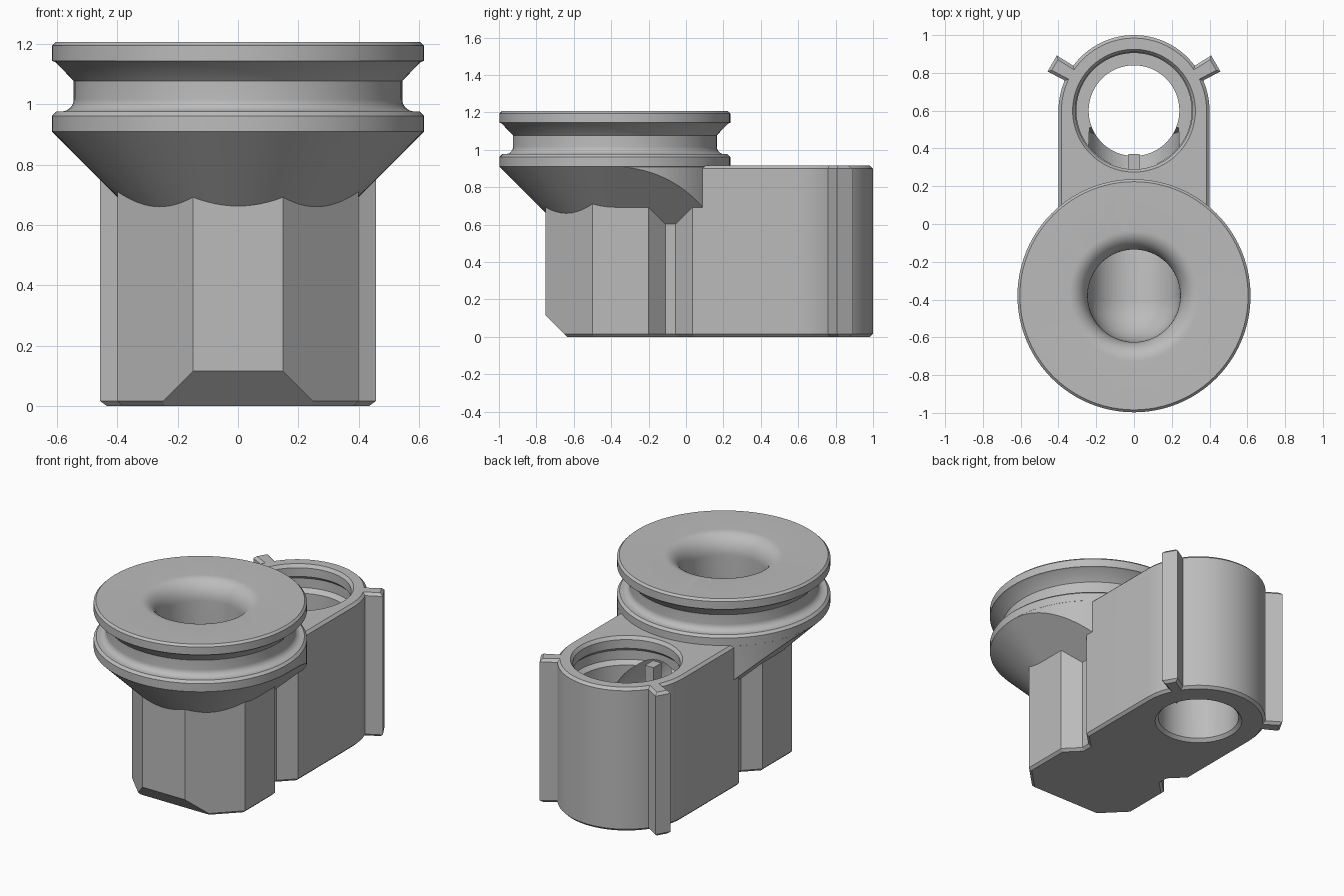
import bpy, bmesh, math
from mathutils import Vector, Matrix

if "Cube" in bpy.data.objects:
    bpy.data.objects.remove(bpy.data.objects["Cube"], do_unlink=True)

grey = bpy.data.materials.new("plain grey")
grey.use_nodes = True
grey.diffuse_color = (0.5, 0.5, 0.5, 1)
grey.node_tree.nodes["Principled BSDF"].inputs["Base Color"].default_value = (0.5, 0.5, 0.5, 1)

HEAD_Y, HOLE_Y = -0.38, 0.6
RIM, BORE = 0.617, 0.245


def finish(name, bm):
    bmesh.ops.recalc_face_normals(bm, faces=bm.faces[:])
    mesh = bpy.data.meshes.new(name)
    bm.to_mesh(mesh)
    bm.free()
    mesh.materials.append(grey)
    obj = bpy.data.objects.new(name, mesh)
    bpy.context.collection.objects.link(obj)
    return obj


def prism(outline, z0, z1, chamfer=0.0):
    bm = bmesh.new()
    face = bm.faces.new([bm.verts.new((x, y, z0)) for x, y in outline])
    geom = bmesh.ops.extrude_face_region(bm, geom=[face])["geom"]
    top = [v for v in geom if isinstance(v, bmesh.types.BMVert)]
    bmesh.ops.translate(bm, verts=top, vec=(0, 0, z1 - z0))
    bmesh.ops.recalc_face_normals(bm, faces=bm.faces[:])
    if chamfer:
        rim = [e for e in bm.edges if abs(e.verts[0].co.z - e.verts[1].co.z) < 1e-5]
        bmesh.ops.bevel(bm, geom=rim, offset=chamfer, segments=1, affect='EDGES')
    return bm


def slice_off(bm, point, normal):
    bmesh.ops.bisect_plane(bm, geom=bm.verts[:] + bm.edges[:] + bm.faces[:],
                           plane_co=point, plane_no=normal, clear_outer=True)
    bmesh.ops.holes_fill(bm, edges=[e for e in bm.edges if e.is_boundary], sides=0)


def lathe(name, profile, y, steps=96):
    # Profile runs from axis to axis; the poles are welded after spinning
    bm = bmesh.new()
    verts = [bm.verts.new((r, 0, z)) for r, z in profile]
    edges = [bm.edges.new(pair) for pair in zip(verts, verts[1:])]
    bmesh.ops.spin(bm, geom=verts + edges, cent=(0, 0, 0), axis=(0, 0, 1),
                   angle=math.tau, steps=steps, use_duplicate=False)
    bmesh.ops.remove_doubles(bm, verts=bm.verts[:], dist=1e-5)
    bmesh.ops.translate(bm, verts=bm.verts[:], vec=(0, y, 0))
    return finish(name, bm)


def arc(cx, cy, rx, ry, a0, a1, n):
    angles = [math.radians(a0 + (a1 - a0) * i / n) for i in range(n + 1)]
    return [(cx + rx * math.cos(a), cy + ry * math.sin(a)) for a in angles]


def combine(target, other, operation):
    mod = target.modifiers.new(operation.lower(), 'BOOLEAN')
    mod.object, mod.operation, mod.solver = other, operation, 'EXACT'
    bpy.context.view_layer.objects.active = target
    bpy.ops.object.modifier_apply(modifier=mod.name)
    bpy.data.objects.remove(other, do_unlink=True)


# Main block: faceted front, notched sides, round back
side = [(0.15, -0.75), (0.4, -0.5), (0.4, -0.2), (0.31, -0.11), (0.31, -0.055), (0.4, 0.035)]
back = arc(0, HOLE_Y, 0.4, 0.4, 0, 180, 48)
bm = prism(side + back + [(-x, y) for x, y in reversed(side)], 0, 0.915, 0.016)
slice_off(bm, (0, -0.635, 0), (0, -1, -1))
body = finish("pulley_block", bm)

# Two fins on the round back
for angle in (30, 150):
    bm = prism([(0.34, -0.043), (0.5, -0.049), (0.5, 0.049), (0.34, 0.043)], 0, 0.915, 0.016)
    spin = Matrix.Translation((0, HOLE_Y, 0)) @ Matrix.Rotation(math.radians(angle), 4, 'Z')
    bm.transform(spin)
    combine(body, finish("fin", bm), 'UNION')

# Sloped shoulder under the rear half of the head
bm = prism(arc(0, HEAD_Y, RIM - 0.0005, RIM - 0.0005, 0, 360 - 3.75, 95), 0.593, 0.93)
slice_off(bm, (0, HEAD_Y, 0), (0, -1, 0))
for s in (1, -1):
    slice_off(bm, (s * RIM, 0, 0.91), (s, 0, -1))
combine(body, finish("shoulder", bm), 'UNION')

# Grooved head with conical underside
profile = [(0, 0.62), (0.327, 0.62), (RIM, 0.91), (RIM, 0.962), (0.602, 0.977), (0.585, 0.977)]
profile += arc(0.585, 1.017, 0.04, 0.04, 260, 180, 6)
profile += [(0.545, 1.078), (0.605, 1.14), (RIM, 1.145), (RIM, 1.195), (0.604, 1.208), (0, 1.208)]
combine(body, lathe("head", profile, HEAD_Y), 'UNION')

# Flared bore in the head with a rounded bottom
cut = [(0, 1.3), (0.345, 1.3)] + arc(0.345, 1.088, 0.1, 0.12, 90, 180, 12)
cut += arc(0, 0.65, BORE, BORE, 0, -90, 16)
cut[-1] = (0, 0.65 - BORE)
combine(body, lathe("bore_cutter", cut, HEAD_Y), 'DIFFERENCE')

# Stepped hole through the round back
cut = [(0, 1), (0.325, 1), (0.325, 0.915), (0.31, 0.895), (0.31, 0.84), (0.33, 0.82), (0.33, 0.76),
       (0.305, 0.735), (0.305, 0.55), (0.24, 0.55), (0.24, 0.02), (0.26, -0.001), (0.26, -0.1), (0, -0.1)]
combine(body, lathe("hole_cutter", cut, HOLE_Y), 'DIFFERENCE')

# Sloping tunnel from the bore to the hole
start, end = Vector((0, HEAD_Y, 0.65)), Vector((0, 0.5, 0.49))
axis = end - start
bm = bmesh.new()
bmesh.ops.create_cone(bm, cap_ends=True, segments=64, radius1=BORE - 0.001,
                      radius2=BORE - 0.001, depth=axis.length)
bm.transform(Matrix.Translation((start + end) / 2) @ axis.to_track_quat('Z', 'Y').to_matrix().to_4x4())
combine(body, finish("tunnel_cutter", bm), 'DIFFERENCE')

# Thin rib standing in the tunnel mouth
rib = finish("mouth_rib", prism([(-0.03, 0.29), (0.03, 0.29), (0.03, 0.37), (-0.03, 0.37)], 0.24, 0.78))

for obj in (body, rib):
    bpy.ops.object.select_all(action='DESELECT')
    obj.select_set(True)
    bpy.context.view_layer.objects.active = obj
    bpy.ops.object.shade_smooth_by_angle(angle=math.radians(25))
